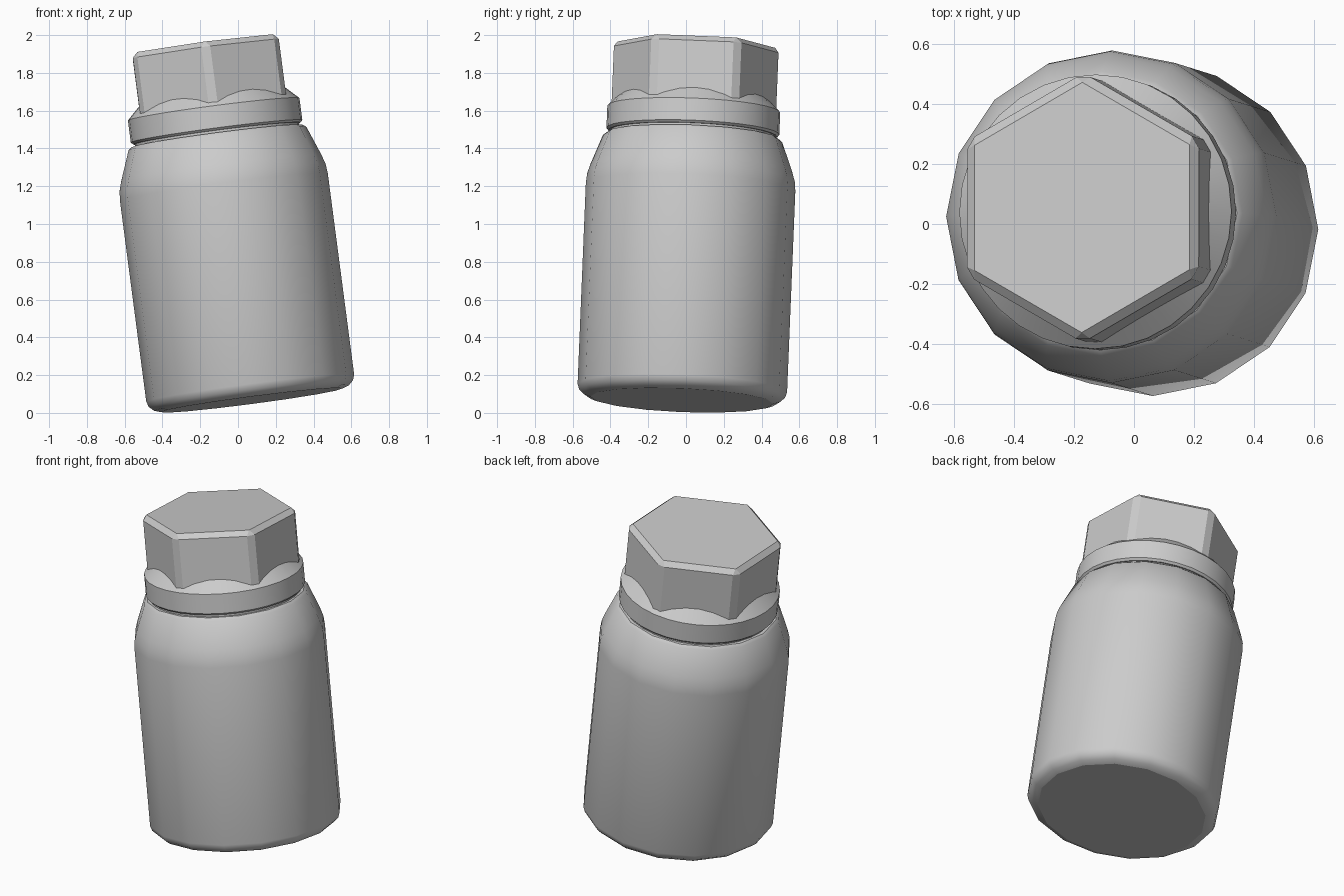
import bpy, bmesh, math
from mathutils import Matrix, Vector

if "Cube" in bpy.data.objects:
    bpy.data.objects.remove(bpy.data.objects["Cube"])

# Shared leaning axis for the whole jar
AXIS = Vector((-0.131, 0.041, 1.0)).normalized()
LEAN = (Matrix.Translation((0.073, -0.022, 0.067))
        @ Vector((0, 0, 1)).rotation_difference(AXIS).to_matrix().to_4x4())


def finish(name, bm, angle):
    bmesh.ops.recalc_face_normals(bm, faces=bm.faces)
    mesh = bpy.data.meshes.new(name)
    bm.to_mesh(mesh)
    bm.free()
    ob = bpy.data.objects.new(name, mesh)
    bpy.context.collection.objects.link(ob)
    ob.matrix_world = LEAN
    bpy.ops.object.select_all(action='DESELECT')
    ob.select_set(True)
    bpy.context.view_layer.objects.active = ob
    bpy.ops.object.shade_smooth_by_angle(angle=math.radians(angle))
    # End discs stay flat
    for p in mesh.polygons:
        if len(p.vertices) > 4:
            p.use_smooth = False
    return ob


def lathe(name, profile, sides, angle=30):
    """Turn (radius, height) points around the axis and cap both ends."""
    bm = bmesh.new()
    rings = [[bm.verts.new((r * math.cos(2 * math.pi * i / sides),
                            r * math.sin(2 * math.pi * i / sides), z))
              for i in range(sides)] for r, z in profile]
    for a, b in zip(rings, rings[1:]):
        for i in range(sides):
            j = (i + 1) % sides
            bm.faces.new((a[i], a[j], b[j], b[i]))
    bm.faces.new(rings[0])
    bm.faces.new(rings[-1])
    return finish(name, bm, angle)


# Low-poly body with rounded base and sloping shoulder
lathe("jar_body", [(0.485, 0), (0.52, 0.012), (0.545, 0.035), (0.555, 0.065),
                   (0.555, 1.14), (0.55, 1.19), (0.535, 1.24),
                   (0.475, 1.398), (0.458, 1.412)], 16)

# Recessed neck between body and cap
lathe("neck", [(0.438, 1.39), (0.438, 1.45)], 32)

# Round cap collar with a conical top
lathe("cap_collar", [(0.446, 1.425), (0.458, 1.437), (0.458, 1.555),
                     (0.36, 1.65)], 32)

# Hexagonal cap head, chamfered on the top and upright edges
bm = bmesh.new()
bmesh.ops.create_cone(bm, cap_ends=True, segments=6, radius1=0.45, radius2=0.45,
                      depth=0.40, matrix=Matrix.Translation((0, 0, 1.70)))
apex = max(bm.verts, key=lambda v: v.co.y)
turn = math.pi / 2 - math.atan2(apex.co.y, apex.co.x)
bmesh.ops.rotate(bm, verts=bm.verts, cent=(0, 0, 0), matrix=Matrix.Rotation(turn, 3, 'Z'))
edges = [e for e in bm.edges if max(v.co.z for v in e.verts) > 1.8]
bmesh.ops.bevel(bm, geom=edges, offset=0.028, segments=1, affect='EDGES')
finish("cap_hex_head", bm, 20)
